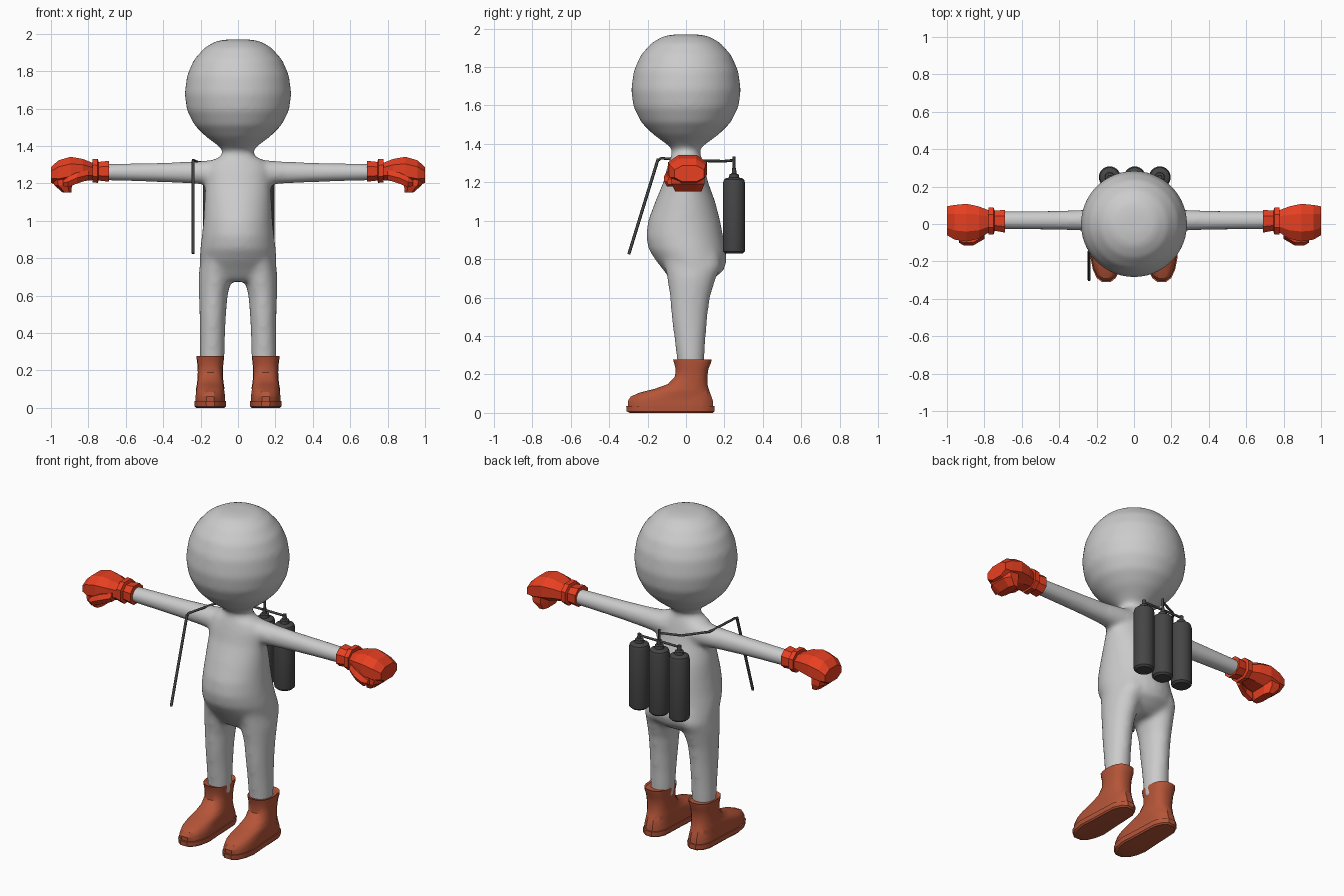
import bpy, bmesh
from math import cos, sin, pi, exp
from mathutils import Vector

if "Cube" in bpy.data.objects:
    bpy.data.objects.remove(bpy.data.objects["Cube"])


def material(name, rgb):
    m = bpy.data.materials.new(name)
    m.diffuse_color = (*rgb, 1)
    m.use_nodes = True
    m.node_tree.nodes["Principled BSDF"].inputs["Base Color"].default_value = m.diffuse_color
    return m


RED = material("glove_red", (0.80, 0.05, 0.015))
BROWN = material("boot_brown", (0.46, 0.09, 0.04))
DARK = material("dark_metal", (0.06, 0.06, 0.06))


def ring(axis, at, u, v, n, power=1.0, turn=0.0):
    """Rounded ring across an axis; u and v are (min, max) on the other axes."""
    pts = []
    for i in range(n):
        a = 2 * pi * (i + turn) / n
        c, s = [(abs(t) ** power) * (1 if t > 0 else -1) for t in (cos(a), sin(a))]
        p = [(u[0] + u[1]) / 2 + c * (u[1] - u[0]) / 2,
             (v[0] + v[1]) / 2 + s * (v[1] - v[0]) / 2]
        p.insert("xyz".index(axis), at)
        pts.append(Vector(p))
    return pts


def loft(bm, rings, flip_x=False):
    """Skin a list of rings into a closed shell."""
    s = Vector((-1 if flip_x else 1, 1, 1))
    rows = [[bm.verts.new(p * s) for p in r] for r in rings]
    n = len(rows[0])
    for a, b in zip(rows, rows[1:]):
        for i in range(n):
            bm.faces.new((a[i], a[(i + 1) % n], b[(i + 1) % n], b[i]))
    bm.faces.new(rows[0])
    bm.faces.new(rows[-1])


def finish(bm, name, mat=None, angle=None, mirror=False):
    bmesh.ops.recalc_face_normals(bm, faces=bm.faces)
    me = bpy.data.meshes.new(name)
    bm.to_mesh(me)
    bm.free()
    ob = bpy.data.objects.new(name, me)
    bpy.context.collection.objects.link(ob)
    if mat:
        me.materials.append(mat)
    if angle:
        bpy.ops.object.select_all(action='DESELECT')
        ob.select_set(True)
        bpy.context.view_layer.objects.active = ob
        bpy.ops.object.shade_smooth_by_angle(angle=angle)
    if mirror:
        m = ob.modifiers.new("mirror", 'MIRROR')
        m.use_mirror_merge = False
    return ob


# Body: head and torso, arms and legs, fused into one smooth skin
bm = bmesh.new()
head = [(1.970, .06), (1.960, .12), (1.925, .18), (1.86, .237), (1.78, .272),
        (1.68, .286), (1.59, .273), (1.51, .232), (1.45, .172), (1.41, .118)]
rings = [ring('z', z, (-r, r), (-r, r), 40) for z, r in head]
torso = [(1.375, .078, -.070, .070), (1.345, .092, -.075, .075),
         (1.32, .145, -.085, .085), (1.27, .172, -.10, .098),
         (1.20, .174, -.118, .115), (1.10, .180, -.160, .152),
         (1.00, .185, -.197, .178), (.92, .193, -.208, .193),
         (.85, .202, -.194, .206), (.79, .206, -.155, .212),
         (.74, .202, -.115, .195), (.70, .180, -.085, .145), (.675, .13, -.06, .10)]
rings += [ring('z', z, (-w, w), (f, b), 40) for z, w, f, b in torso]
loft(bm, rings)
arm = [(.05, 1.19, 1.335, .075), (.15, 1.192, 1.325, .07), (.25, 1.198, 1.317, .058),
       (.40, 1.206, 1.312, .052), (.72, 1.215, 1.305, .048)]
leg = [(.84, .105, .085, -.13, .17), (.76, .115, .09, -.11, .185),
       (.70, .122, .089, -.098, .155), (.60, .132, .077, -.083, .125),
       (.50, .135, .071, -.076, .112), (.38, .137, .068, -.06, .102),
       (.28, .138, .067, -.048, .096), (.20, .14, .06, -.04, .09)]
for flip in (False, True):
    loft(bm, [ring('x', x, (.02 - r, .02 + r), (lo, hi), 28) for x, lo, hi, r in arm], flip)
    loft(bm, [ring('z', z, (c - r, c + r), (f, b), 28) for z, c, r, f, b in leg], flip)
body = finish(bm, "body")
rm = body.modifiers.new("fuse", 'REMESH')
rm.mode = 'VOXEL'
rm.voxel_size = 0.013
rm.use_smooth_shade = True
sm = body.modifiers.new("soften", 'SMOOTH')
sm.factor = 0.5
sm.iterations = 14

# Gloves: cuff, fist, curled fingers and thumb, faceted
bm = bmesh.new()
cuff = [(.69, 1.205, 1.325, -.05, .08), (.745, 1.212, 1.318, -.04, .075),
        (.75, 1.198, 1.335, -.06, .092), (.778, 1.202, 1.335, -.06, .092)]
fist = [(.77, 1.215, 1.31, -.045, .075), (.83, 1.208, 1.335, -.085, .10),
        (.895, 1.195, 1.347, -.10, .115), (.96, 1.185, 1.328, -.09, .108),
        (1.0, 1.20, 1.29, -.065, .10)]
for part in (cuff, fist):
    loft(bm, [ring('x', x, (f, b), (lo, hi), 8, .85, .5) for x, lo, hi, f, b in part])
fingers = [(1.23, .88, .995, -.08, .10), (1.19, .885, .985, -.08, .10),
           (1.152, .89, .94, -.06, .085)]
loft(bm, [ring('z', z, (l, r), (f, b), 8, .7, .5) for z, l, r, f, b in fingers])
thumb = [(.80, 1.215, 1.275, -.08, -.02), (.86, 1.195, 1.265, -.115, -.05),
         (.91, 1.175, 1.24, -.115, -.055), (.935, 1.185, 1.22, -.10, -.06)]
loft(bm, [ring('x', x, (f, b), (lo, hi), 6) for x, lo, hi, f, b in thumb])
finish(bm, "gloves", RED, mirror=True)

# Boots: sole and upper, pinched at the arch
bm = bmesh.new()
CX = .148
sole = [(0, .080, -.295, .142), (.008, .088, -.312, .152), (.036, .089, -.314, .152)]
upper = [(.03, .083, -.304, .145), (.06, .083, -.306, .143), (.085, .08, -.290, .135),
         (.105, .076, -.245, .127), (.125, .072, -.165, .12), (.15, .069, -.095, .112),
         (.19, .067, -.058, .112), (.23, .069, -.055, .118), (.262, .073, -.064, .132),
         (.277, .073, -.068, .134), (.27, .064, -.055, .122)]
for part in (sole, upper):
    loft(bm, [ring('z', z, (CX - w, CX + w), (f, b), 18, .8) for z, w, f, b in part])
for v in bm.verts:
    if v.co.z < .1:
        v.co.x = CX + (v.co.x - CX) * (1 - .2 * exp(-((v.co.y + .03) / .07) ** 2))
finish(bm, "boots", BROWN, angle=.5, mirror=True)

# Air tanks: three turned bottles side by side
bm = bmesh.new()
profile = [(.83, .045), (.84, .056), (.85, .058), (1.195, .058), (1.215, .052),
           (1.222, .040), (1.225, .026), (1.242, .024), (1.246, .012), (1.275, .011)]
TANKS = (-.13, .004, .138)
for x in TANKS:
    loft(bm, [ring('z', z, (x - r, x + r), (.25 - r, .25 + r), 24) for z, r in profile])
finish(bm, "air_tanks", DARK, angle=.6)


# Pipes: manifold, riser with hose over the shoulder, and hanging wand
def pipe(name, points, radius):
    cu = bpy.data.curves.new(name, 'CURVE')
    cu.dimensions = '3D'
    cu.bevel_depth = radius
    cu.bevel_resolution = 2
    cu.use_fill_caps = True
    sp = cu.splines.new('POLY')
    sp.points.add(len(points) - 1)
    for p, co in zip(sp.points, points):
        p.co = (*co, 1)
    cu.materials.append(DARK)
    bpy.context.collection.objects.link(bpy.data.objects.new(name, cu))


pipe("manifold", [(TANKS[0], .25, 1.265), (TANKS[2], .25, 1.265)], .007)
pipe("riser", [(TANKS[1], .25, 1.26), (TANKS[1], .25, 1.335)], .007)
pipe("hose", [(TANKS[1], .25, 1.315), (-.11, .20, 1.31), (-.21, .075, 1.312),
              (-.24, -.13, 1.325), (-.24, -.148, 1.312)], .007)
pipe("wand", [(-.24, -.145, 1.322), (-.24, -.298, .825)], .008)
